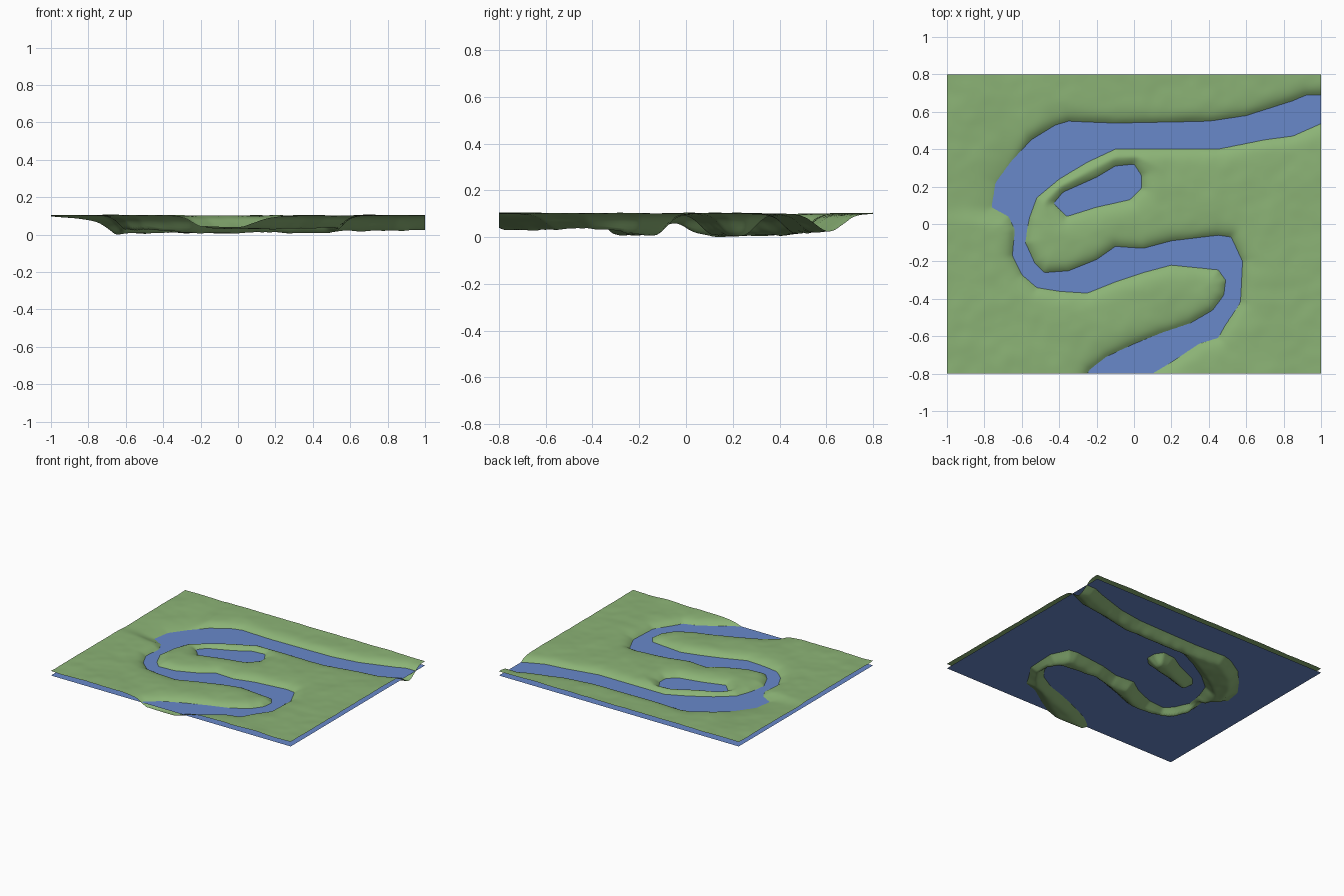
import bpy, bmesh, math
from mathutils import noise, Vector

if "Cube" in bpy.data.objects:
    bpy.data.objects.remove(bpy.data.objects["Cube"])

HX, HY, WATER = 1.0, 0.8, 0.07
NX, NY = 160, 128

# Shorelines at water level: the two river banks and the cut-off oxbow pond
outer_bank = [(-0.27, -0.84), (-0.24, -0.78), (-0.15, -0.71), (0, -0.64), (0.15, -0.58), (0.3, -0.53),
              (0.42, -0.46), (0.48, -0.38), (0.49, -0.3), (0.45, -0.245), (0.2, -0.22), (0.05, -0.26),
              (-0.1, -0.31), (-0.25, -0.37), (-0.4, -0.36), (-0.52, -0.34), (-0.6, -0.27), (-0.65, -0.17),
              (-0.64, -0.03), (-0.67, 0.04), (-0.76, 0.09), (-0.74, 0.22), (-0.66, 0.33), (-0.55, 0.45),
              (-0.42, 0.53), (-0.35, 0.55), (-0.1, 0.54), (0.4, 0.55), (0.6, 0.58), (0.85, 0.66),
              (0.92, 0.69), (1.1, 0.69)]
inner_bank = [(0.04, -0.84), (0.1, -0.8), (0.2, -0.74), (0.35, -0.64), (0.45, -0.61), (0.49, -0.54),
              (0.57, -0.42), (0.58, -0.2), (0.52, -0.07), (0.45, -0.06), (0.2, -0.09), (0.05, -0.13),
              (-0.1, -0.12), (-0.2, -0.19), (-0.35, -0.25), (-0.48, -0.26), (-0.53, -0.21), (-0.58, -0.1),
              (-0.56, 0.03), (-0.52, 0.14), (-0.4, 0.24), (-0.25, 0.33), (-0.1, 0.4), (0.45, 0.4),
              (0.7, 0.45), (0.85, 0.47), (1.1, 0.58)]
pond = [(-0.36, 0.04), (-0.2, 0.09), (-0.02, 0.13), (0.04, 0.19), (0.04, 0.26), (0, 0.32),
        (-0.1, 0.31), (-0.2, 0.25), (-0.38, 0.17), (-0.43, 0.11)]
river = outer_bank + inner_bank[::-1]


def signed_distance(poly, x, y):
    """Distance to the shoreline, negative on the wet side."""
    best, inside = 9.0, False
    ax, ay = poly[-1]
    for bx, by in poly:
        dx, dy = bx - ax, by - ay
        t = max(0, min(1, ((x - ax) * dx + (y - ay) * dy) / (dx * dx + dy * dy)))
        best = min(best, (x - ax - t * dx) ** 2 + (y - ay - t * dy) ** 2)
        if (ay > y) != (by > y) and x < ax + dx * (y - ay) / dy:
            inside = not inside
        ax, ay = bx, by
    return math.sqrt(best) * (-1 if inside else 1)


def smooth(a, b, v):
    t = max(0, min(1, (v - a) / (b - a)))
    return t * t * (3 - 2 * t)


def height(x, y):
    d = min(signed_distance(river, x, y), signed_distance(pond, x, y))
    # gentle beach in the wide western bend, steep banks elsewhere
    beach = smooth(-0.58, -0.7, x) * smooth(-0.02, 0.1, y)
    bump = noise.noise(Vector((x * 5, y * 5, 3)))
    fine = noise.noise(Vector((x * 13, y * 13, 7)))
    if d > 0:
        rise = 1 - math.exp(-d / (0.035 + 0.09 * beach))
        return WATER + rise * (0.034 + 0.005 * bump + 0.002 * fine)
    depth = 0.036 + 0.022 * smooth(-0.45, -0.3, y) * smooth(0.75, 0.3, y)
    depth *= 1 - 0.7 * math.exp(-((y + 0.05) / 0.05) ** 2) * (x < 0)
    fall = smooth(-0.03, 0.075 + 0.06 * beach, -d) - smooth(-0.03, 0.075 + 0.06 * beach, 0)
    return WATER - fall * depth * (1.3 + 0.15 * fine)


def material(name, rgb):
    m = bpy.data.materials.new(name)
    m.diffuse_color = (*rgb, 1)
    m.use_nodes = True
    m.node_tree.nodes["Principled BSDF"].inputs["Base Color"].default_value = m.diffuse_color
    return m


def sheet(name, nx, ny, z_of, mat):
    """Rectangular grid whose height follows z_of(x, y)."""
    bm = bmesh.new()
    bmesh.ops.create_grid(bm, x_segments=nx, y_segments=ny, size=1)
    for v in bm.verts:
        v.co.x *= HX
        v.co.y *= HY
        v.co.z = z_of(v.co.x, v.co.y)
    me = bpy.data.meshes.new(name)
    bm.to_mesh(me)
    bm.free()
    me.materials.append(mat)
    ob = bpy.data.objects.new(name, me)
    bpy.context.collection.objects.link(ob)
    return ob


# Grassy land with the carved river bed
land = sheet("land", NX, NY, height, material("grass green", (0.26, 0.45, 0.18)))
land.data.shade_smooth()
# Flat water sheet running under the whole land
water = sheet("water", 1, 1, lambda x, y: WATER, material("river blue", (0.14, 0.25, 0.59)))

# Rest the deepest point on z = 0
low = min(v.co.z for v in land.data.vertices)
for ob in (land, water):
    for v in ob.data.vertices:
        v.co.z -= low
